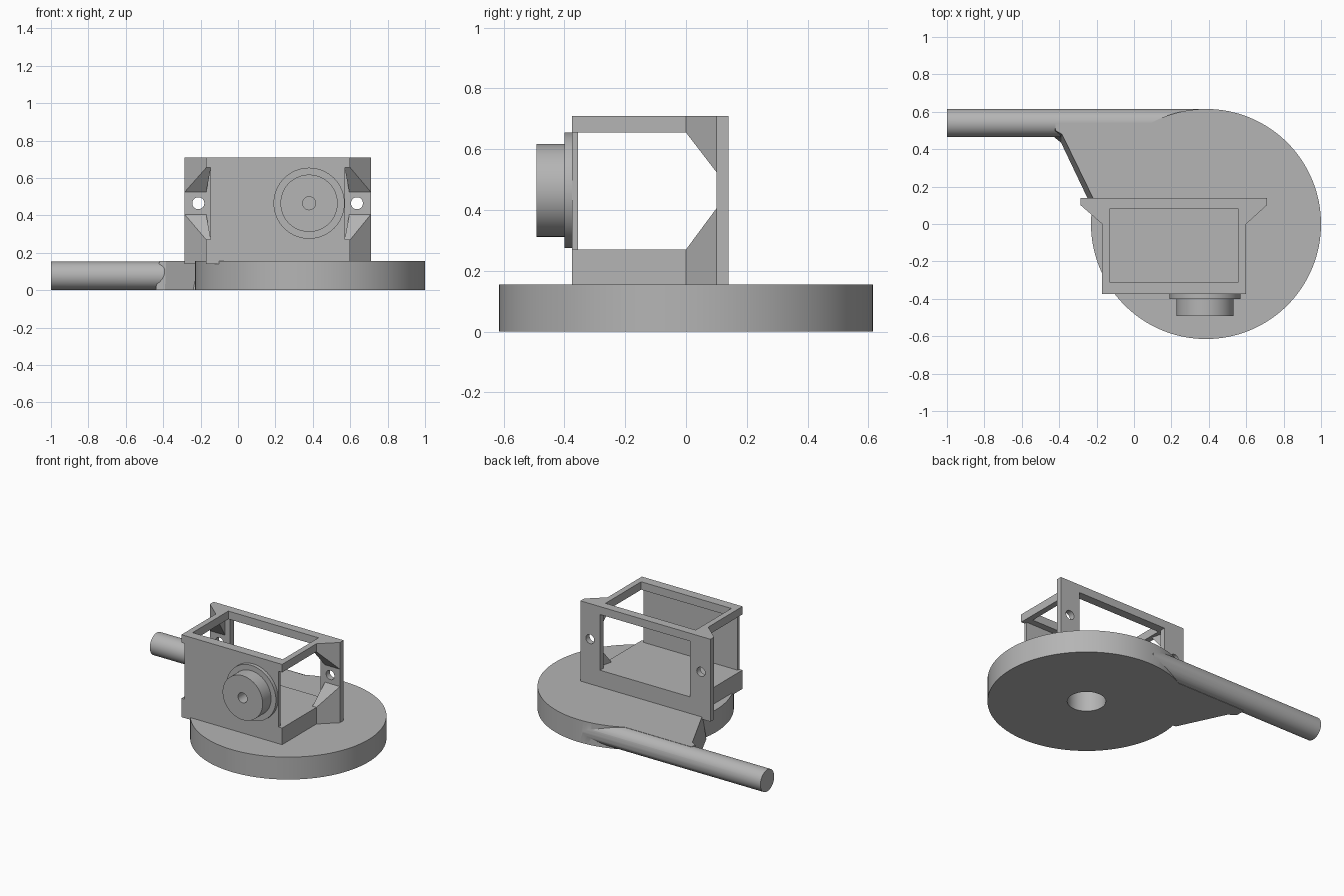
import bpy
import bmesh
import math

if "Cube" in bpy.data.objects:
    bpy.data.objects.remove(bpy.data.objects["Cube"], do_unlink=True)

COLOUR = (0.46, 0.46, 0.46, 1)
grey = bpy.data.materials.new("plain grey")
grey.use_nodes = True
grey.diffuse_color = COLOUR
grey.node_tree.nodes["Principled BSDF"].inputs["Base Color"].default_value = COLOUR


def prism(name, profile, axis, low, high, end_profile=None):
    """Loft a closed 2D profile along an axis; end_profile allows a taper."""
    place = {"x": lambda p, t: (t, p[0], p[1]),
             "y": lambda p, t: (p[0], t, p[1]),
             "z": lambda p, t: (p[0], p[1], t)}[axis]
    bm = bmesh.new()
    start = [bm.verts.new(place(p, low)) for p in profile]
    end = [bm.verts.new(place(p, high)) for p in end_profile or profile]
    bm.faces.new(start)
    bm.faces.new(end)
    for i in range(len(start)):
        j = (i + 1) % len(start)
        bm.faces.new((start[i], start[j], end[j], end[i]))
    bmesh.ops.recalc_face_normals(bm, faces=bm.faces)
    mesh = bpy.data.meshes.new(name)
    bm.to_mesh(mesh)
    bm.free()
    mesh.materials.append(grey)
    obj = bpy.data.objects.new(name, mesh)
    bpy.context.collection.objects.link(obj)
    return obj


def circle(u, v, r, n=64):
    return [(u + r * math.cos(math.tau * i / n), v + r * math.sin(math.tau * i / n))
            for i in range(n)]


def rect(u0, u1, v0, v1):
    return [(u0, v0), (u1, v0), (u1, v1), (u0, v1)]


def combine(target, tool, operation):
    """Apply a boolean and discard the tool."""
    tool.hide_render = True
    mod = target.modifiers.new("boolean", "BOOLEAN")
    mod.operation = operation
    mod.solver = "EXACT"
    mod.object = tool
    select(target)
    bpy.ops.object.modifier_apply(modifier=mod.name)
    bpy.data.objects.remove(tool, do_unlink=True)


def select(obj):
    bpy.ops.object.select_all(action="DESELECT")
    obj.select_set(True)
    bpy.context.view_layer.objects.active = obj


CX = 0.385        # disc axis
TOP = 0.155       # disc thickness
MID = 0.465       # height of the boss and screw holes

# Round base with a tapered web leading into the rod handle
base = prism("round_base", circle(CX, 0, 0.615, 128), "z", 0, TOP)
web_bottom = [(-0.44, 0.54), (-0.44, 0.475), (-0.39, 0.435), (-0.24, 0.12), (0.3, 0.0), (0.3, 0.54)]
web_top = [(-0.42, 0.54), (-0.42, 0.5), (-0.385, 0.48), (-0.21, 0.12), (0.3, 0.0), (0.3, 0.54)]
combine(base, prism("web", web_bottom, "z", 0, TOP, web_top), "UNION")
combine(base, prism("rod", circle(0.54, 0.0775, 0.0755), "x", -1, 0.36), "UNION")
combine(base, prism("axle_hole", circle(CX, 0, 0.12), "z", -0.1, 0.3), "DIFFERENCE")

# Box frame that widens into a mounting flange at the back
plan = [(-0.17, -0.375), (0.6, -0.375), (0.6, 0), (0.71, 0.1),
        (0.71, 0.14), (-0.285, 0.14), (-0.285, 0.1), (-0.17, 0)]
frame = prism("box_frame", plan, "z", 0.14, 0.71)

# Side opening with sloped corners, leaving gussets against the flange
side = [(-0.355, 0.27), (0, 0.27), (0.1, 0.405), (0.1, 0.525), (0, 0.655), (-0.355, 0.655)]
combine(frame, prism("side_opening", side, "x", -0.5, 0.9), "DIFFERENCE")

# Inner faces of the gussets flare toward the back
flare = [(-0.145, -0.2), (0.57, -0.2), (0.57, 0), (0.595, 0.1), (-0.17, 0.1), (-0.145, 0)]
combine(frame, prism("inner_flare", flare, "z", 0.27, 0.655), "DIFFERENCE")

# Top opening and back window
combine(frame, prism("top_opening", rect(-0.13, 0.56, -0.31, 0.08), "z", 0.6, 0.9), "DIFFERENCE")
combine(frame, prism("back_window", rect(-0.13, 0.56, 0.27, 0.655), "y", 0.05, 0.3), "DIFFERENCE")

# Notched edges of the front wall, and the flange screw holes
for x0, x1, hole_x in ((-0.4, -0.147, -0.212), (0.572, 0.8, 0.636)):
    combine(frame, prism("notch", rect(x0, x1, 0.27, 0.655), "y", -0.5, -0.3), "DIFFERENCE")
    combine(frame, prism("screw_hole", circle(hole_x, MID, 0.032, 32), "y", 0.05, 0.3), "DIFFERENCE")

# Stepped round boss on the front wall
boss = prism("boss_collar", circle(0.38, MID, 0.19), "y", -0.4, -0.37)
combine(boss, prism("boss_barrel", circle(0.38, MID, 0.153), "y", -0.492, -0.385), "UNION")
combine(boss, prism("shaft_hole", circle(0.38, MID, 0.035, 32), "y", -0.6, -0.4), "DIFFERENCE")

for obj in (base, frame, boss):
    select(obj)
    bpy.ops.object.shade_smooth_by_angle(angle=math.radians(25))
